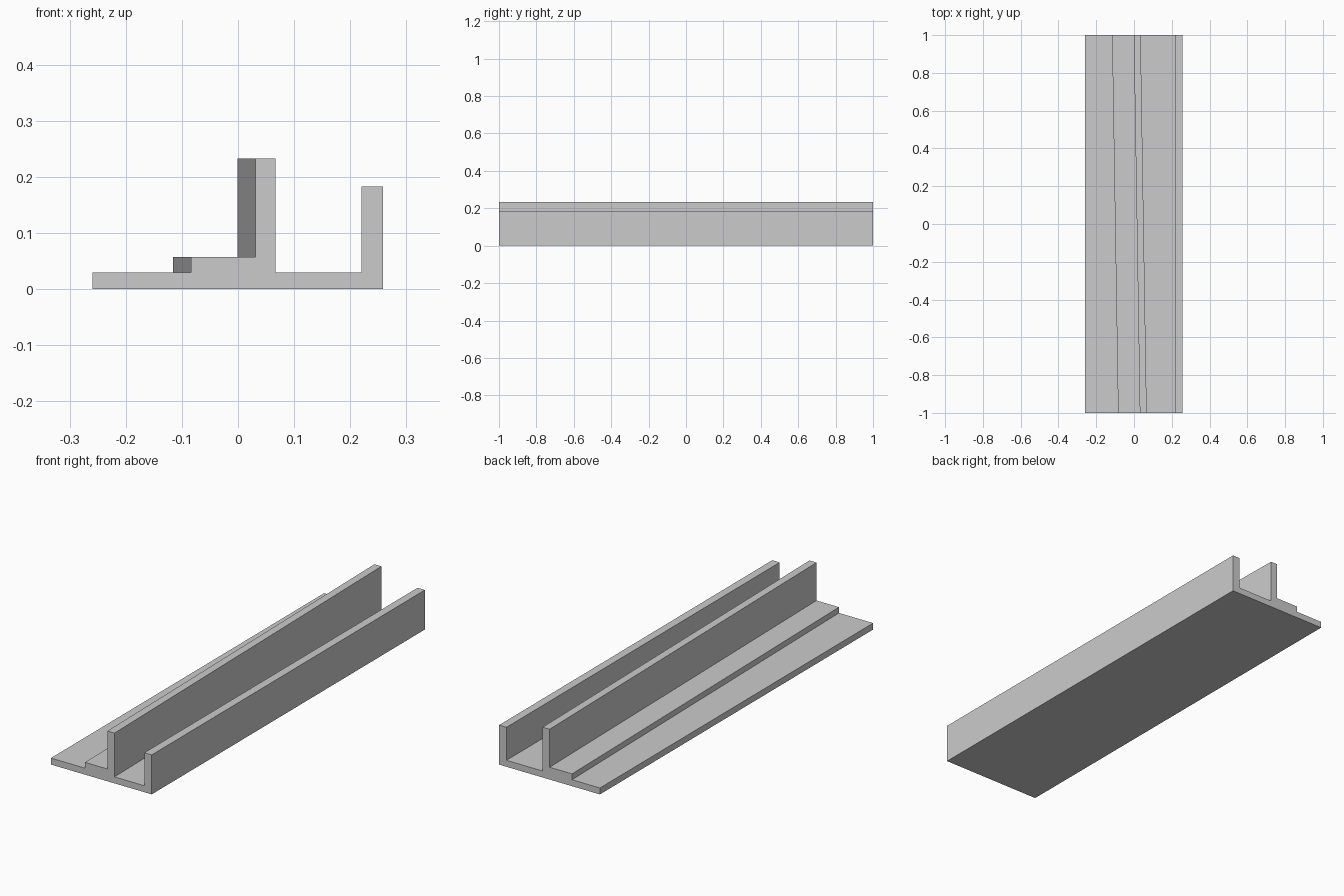
import bpy, bmesh

if "Cube" in bpy.data.objects:
    bpy.data.objects.remove(bpy.data.objects["Cube"])

HALF_LEN = 1.0
SHEAR = 0.032   # sideways drift of the step and middle wall towards the back

# Front cross-section: (x, z, drifts towards the back)
profile = [
    (-0.259, 0.0, 0), (0.258, 0.0, 0),
    (0.258, 0.183, 0), (0.220, 0.183, 0), (0.220, 0.030, 0),   # outer wall
    (0.067, 0.030, 1), (0.067, 0.233, 1),                      # middle wall
    (0.031, 0.233, 1), (0.031, 0.057, 1),
    (-0.084, 0.057, 1), (-0.084, 0.030, 1),                    # low step
    (-0.259, 0.030, 0),                                        # base plate
]

# Loft the front section to the drifted back section
bm = bmesh.new()
front = [bm.verts.new((x, -HALF_LEN, z)) for x, z, d in profile]
back = [bm.verts.new((x - SHEAR * d, HALF_LEN, z)) for x, z, d in profile]
n = len(profile)
bm.faces.new(front)
bm.faces.new(back[::-1])
for i in range(n):
    j = (i + 1) % n
    bm.faces.new((front[j], front[i], back[i], back[j]))
bmesh.ops.recalc_face_normals(bm, faces=bm.faces)

mesh = bpy.data.meshes.new("channel_rail")
bm.to_mesh(mesh)
bm.free()
bpy.context.collection.objects.link(bpy.data.objects.new("channel_rail", mesh))
